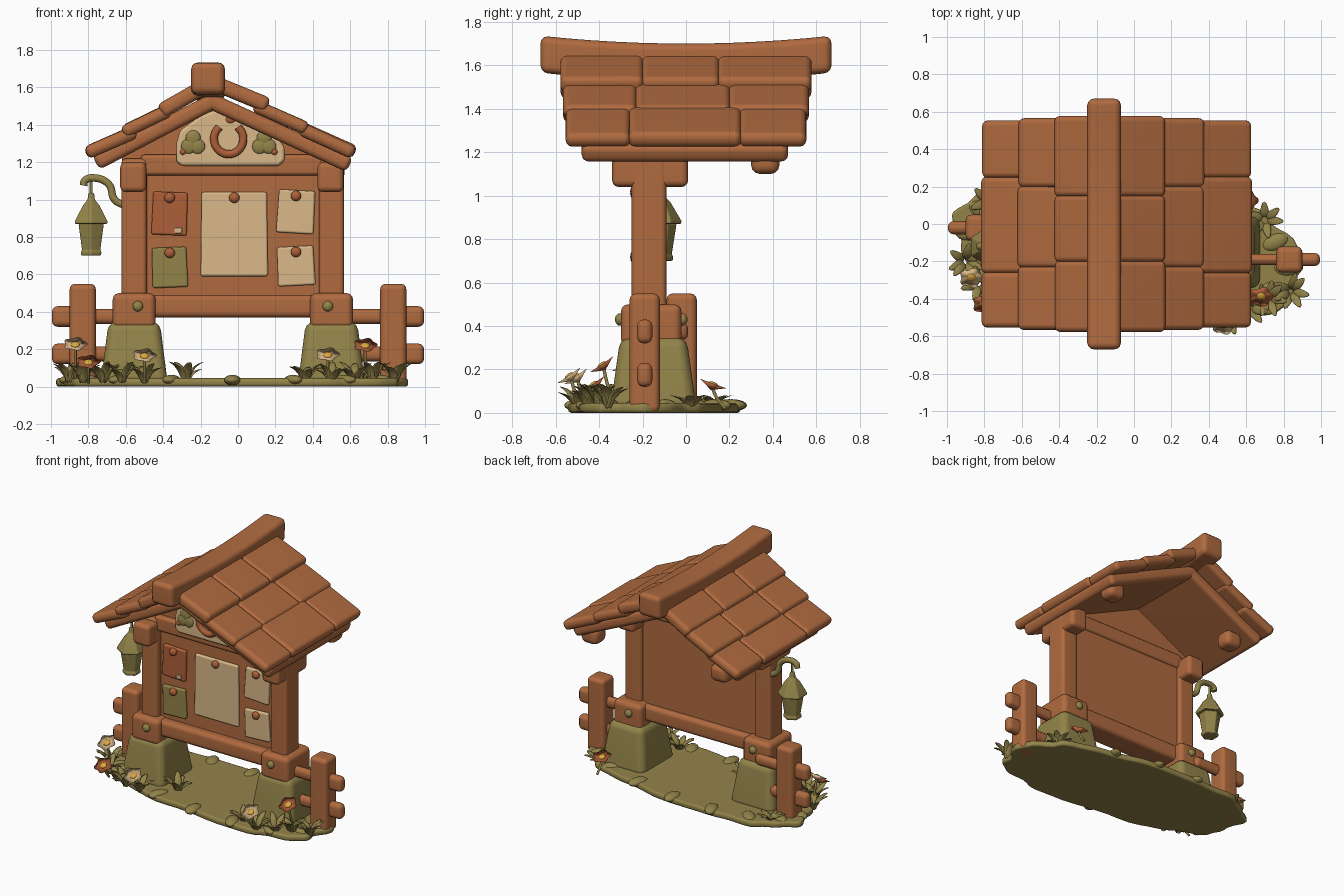
import bpy, bmesh, math, random
from mathutils import Vector, Matrix

random.seed(4)
if "Cube" in bpy.data.objects:
    bpy.data.objects.remove(bpy.data.objects["Cube"])


def material(name, rgb):
    m = bpy.data.materials.new(name)
    m.use_nodes = True
    m.diffuse_color = (*rgb, 1)
    m.node_tree.nodes["Principled BSDF"].inputs["Base Color"].default_value = (*rgb, 1)
    return m


WOOD = material("warm wood", (0.43, 0.145, 0.05))
MOSS = material("olive moss", (0.29, 0.23, 0.068))
CREAM = material("cream paper", (0.70, 0.48, 0.25))
RUST = material("rust", (0.42, 0.115, 0.04))
GOLD = material("gold", (0.70, 0.38, 0.05))


def finish(name, bm, mat, bevel=0.0, segments=3):
    bmesh.ops.recalc_face_normals(bm, faces=bm.faces)
    me = bpy.data.meshes.new(name)
    bm.to_mesh(me)
    bm.free()
    me.materials.append(mat)
    me.shade_smooth()
    ob = bpy.data.objects.new(name, me)
    bpy.context.collection.objects.link(ob)
    if bevel:
        b = ob.modifiers.new("soft edges", 'BEVEL')
        b.width, b.segments, b.limit_method = bevel, segments, 'ANGLE'
        ob.modifiers.new("clean shading", 'WEIGHTED_NORMAL')
    return ob


def block(name, xs, ys, zs, mat=WOOD, bevel=0.03, tilt=0.0, taper=1.0):
    """Rounded box between the given limits, tilted about y."""
    bm = bmesh.new()
    bmesh.ops.create_cube(bm, size=1)
    size = [b - a for a, b in (xs, ys, zs)]
    for v in bm.verts:
        k = taper if v.co.z > 0 else 1
        v.co = Vector((v.co.x * size[0] * k, v.co.y * size[1] * k, v.co.z * size[2]))
    ob = finish(name, bm, mat, bevel)
    ob.location = [(a + b) / 2 for a, b in (xs, ys, zs)]
    ob.rotation_euler.y = tilt
    return ob


def prism(name, outline, y0, y1, mat, bevel=0.01):
    bm = bmesh.new()
    f = bm.faces.new([bm.verts.new((x, y0, z)) for x, z in outline])
    r = bmesh.ops.extrude_face_region(bm, geom=[f])
    bmesh.ops.translate(bm, vec=(0, y1 - y0, 0),
                        verts=[v for v in r["geom"] if isinstance(v, bmesh.types.BMVert)])
    return finish(name, bm, mat, bevel)


def slab(name, a, b, ys, thick, bevel):
    """Board whose top runs from a to b in the xz plane."""
    a, b = sorted((Vector((a[0], 0, a[1])), Vector((b[0], 0, b[1]))), key=lambda p: p.x)
    d = b - a
    normal = Vector((-d.z, 0, d.x)).normalized()
    c = (a + b) / 2 - normal * thick / 2
    h = d.length / 2
    return block(name, (c.x - h, c.x + h), ys, (c.z - thick / 2, c.z + thick / 2),
                 WOOD, bevel, -math.atan2(d.z, d.x))


def ball(name, at, size, mat, rot=(0, 0, 0)):
    bm = bmesh.new()
    bmesh.ops.create_uvsphere(bm, u_segments=16, v_segments=10, radius=1)
    ob = finish(name, bm, mat)
    ob.location, ob.scale, ob.rotation_euler = at, size, rot
    return ob


def tube(name, pts, radius, mat):
    cu = bpy.data.curves.new(name, 'CURVE')
    cu.dimensions, cu.bevel_depth, cu.bevel_resolution = '3D', radius, 3
    cu.use_fill_caps = True
    s = cu.splines.new('BEZIER')
    s.bezier_points.add(len(pts) - 1)
    for p, co in zip(s.bezier_points, pts):
        p.co = co
        p.handle_left_type = p.handle_right_type = 'AUTO'
    cu.materials.append(mat)
    ob = bpy.data.objects.new(name, cu)
    bpy.context.collection.objects.link(ob)
    return ob


def lathe(name, rings, at, sides, mat):
    """Faceted turned shape from (radius, height) pairs."""
    bm = bmesh.new()
    loops = [[bm.verts.new((r * math.cos(math.tau * (i + .5) / sides),
                            r * math.sin(math.tau * (i + .5) / sides), z))
              for i in range(sides)] for r, z in rings]
    for lo, hi in zip(loops, loops[1:]):
        for i in range(sides):
            j = (i + 1) % sides
            bm.faces.new((lo[i], lo[j], hi[j], hi[i]))
    bm.faces.new(loops[0])
    bm.faces.new(loops[-1])
    ob = finish(name, bm, mat, 0.006, 2)
    ob.location = at
    return ob


# Mossy ground: a skewed, wavy-edged slab
bm = bmesh.new()
rim = []
N = 72
for i in range(N):
    t = math.tau * i / N
    c, s = math.cos(t), math.sin(t)
    wave = 1 + 0.025 * math.sin(9 * t) + 0.015 * math.sin(17 * t + 1)
    x = 0.92 * wave * math.copysign(abs(c) ** 0.8, c)
    y = 0.37 * wave * math.copysign(abs(s) ** 0.8, s) - 0.14 - 0.11 * x
    rim.append(bm.verts.new((x - 0.03, y, 0)))
r = bmesh.ops.extrude_face_region(bm, geom=[bm.faces.new(rim)])
bmesh.ops.translate(bm, vec=(0, 0, 0.045),
                    verts=[v for v in r["geom"] if isinstance(v, bmesh.types.BMVert)])
finish("ground", bm, MOSS, 0.015, 2)

# Stone footings, posts, shoes and bolts on each side
for side, x in (("right", -0.555), ("left", 0.5)):
    block(side + "_footing", (x - .18, x + .18), (-.35, .05), (.01, .35), MOSS, 0.05, taper=0.76)
    block(side + "_post", (x - .068, x + .068), (-.25, -.09), (.3, 1.22), bevel=0.025)
    block(side + "_post_shoe", (x - .115, x + .115), (-.30, -.02), (.31, .5), bevel=0.035)
    for y in (-.305, -.015):
        ball(side + "_bolt", (x + .02 * (x < 0) - .02 * (x > 0), y, .43), (.028, .022, .028), MOSS)
    block(side + "_roof_beam", (x - .075, x + .065), (-.34, .01), (1.04, 1.2), bevel=0.03)
    block(side + "_rear_beam_end", (x - .07, x + .07), (.3, .43), (1.1, 1.22), bevel=0.04)

# Notice board
block("board_panel", (-.52, .47), (-.205, -.115), (.4, 1.16), bevel=0.01)
block("bottom_rail", (-.63, .58), (-.265, -.075), (.37, .49), bevel=0.03)
block("top_rail", (-.52, .47), (-.24, -.10), (1.13, 1.24), bevel=0.02)
prism("gable_wall", [(-.62, 1.14), (.52, 1.14), (.52, 1.22), (-.14, 1.55), (-.62, 1.25)],
      -.2, -.12, WOOD)

# Pinned notices, each with a round pin
notices = [((-.2, .16), (.59, 1.04), CREAM, 0.0), ((-.46, -.27), (.81, 1.04), RUST, .04),
           ((-.46, -.27), (.53, .745), MOSS, -.04), ((.21, .41), (.82, 1.05), CREAM, .06),
           ((.21, .41), (.54, .75), CREAM, -.05)]
for xs, zs, mat, tilt in notices:
    block("notice", xs, (-.23, -.2), zs, mat, 0.012, tilt, 0.97)
    ball("notice_pin", (sum(xs) / 2, -.235, zs[1] - .03), (.028, .022, .028), RUST)
block("notice_scrap", (-.34, -.30), (-.237, -.229), (.82, .85), CREAM, 0.003)

# Arched plaque with a horseshoe and leaves
prism("plaque", [(-.33, 1.2), (-.3, 1.18), (.22, 1.18), (.25, 1.21), (.25, 1.28), (.2, 1.35),
                 (.08, 1.43), (0, 1.48), (-.12, 1.48), (-.2, 1.45), (-.31, 1.37), (-.33, 1.3)],
      -.27, -.19, CREAM, 0.02)
arc = [math.radians(130 + 28 * i) for i in range(11)]
tube("horseshoe", [(-.05 + .078 * math.cos(t), -.275, 1.325 + .082 * math.sin(t)) for t in arc],
     0.022, RUST)
ball("plaque_charm", (-.04, -.272, 1.43), (.025, .012, .022), RUST)
for x in (-.24, .14):
    for k in range(3):
        a = math.radians(90 + 120 * k)
        ball("plaque_leaf", (x + .028 * math.cos(a), -.27, 1.3 + .03 * math.sin(a)),
             (.04, .014, .04), MOSS)
    ball("plaque_berry", (x + math.copysign(.055, -x - .05) * -1, -.272, 1.255), (.016, .012, .016), RUST)

# Roof: lower deck, three stepped courses per slope, sagging ridge
slab("roof_deck_right", (-.78, 1.235), (-.14, 1.57), (-.48, .47), .085, .03)
slab("roof_deck_left", (.615, 1.225), (-.16, 1.58), (-.48, .47), .085, .03)
courses = {"right": [((-.82, 1.285), (-.56, 1.40)), ((-.625, 1.395), (-.38, 1.515)),
                     ((-.44, 1.50), (-.17, 1.65))],
           "left": [((.64, 1.285), (.35, 1.415)), ((.39, 1.415), (.1, 1.54)),
                    ((.17, 1.535), (-.14, 1.665))]}
for side, rows in courses.items():
    for i, (a, b) in enumerate(rows):
        end = 0.55 + 0.012 * i
        cuts = [-end, -.26 + .03 * i, .25 - .05 * i, end]
        for y0, y1 in zip(cuts, cuts[1:]):
            j = random.uniform(-.008, .008)
            slab(f"{side}_shingle", (a[0] + j, a[1] + j), (b[0], b[1] + j),
                 (y0 - .004, y1 + .004), .075 + j, .03)
bm = bmesh.new()
bmesh.ops.create_cube(bm, size=1)
bmesh.ops.subdivide_edges(bm, edges=[e for e in bm.edges if abs(e.verts[0].co.y - e.verts[1].co.y) > .5],
                          cuts=11)
for v in bm.verts:
    y = v.co.y * 1.34
    v.co = Vector((v.co.x * .18 - .16, y, 1.615 + v.co.z * .17 + .08 * y * y))
finish("ridge_beam", bm, WOOD, 0.035)

# Fence stubs on both sides
for side, sx, y in (("right", -1, -.02), ("left", 1, -.19)):
    post = sorted((sx * .76, sx * .9))
    block(side + "_fence_post", post, (y - .07, y + .07), (0, .55), bevel=0.03)
    for z in (.375, .175):
        block(side + "_fence_rail", sorted((sx * .56, sx * .86)), (y - .03, y + .03), (z - .04, z + .04))
        block(side + "_rail_end", sorted((sx * .86, sx * .995)), (y - .035, y + .035), (z - .055, z + .055))

# Hanging lantern on a curled bracket
lx, ly = -.785, -.12
tube("lantern_bracket", [(-.61, ly, .97), (-.66, ly, 1.0), (-.69, ly, 1.08), (-.76, ly, 1.115),
                         (-.82, ly, 1.10), (-.825, ly, 1.075)], .021, MOSS)
tube("lantern_link", [(lx, ly, 1.1), (lx, ly, 1.0)], .008, MOSS)
lathe("lantern_roof", [(.1, .87), (.1, .885), (.05, .97), (.022, 1.0), (.018, 1.035)], (lx, ly, 0), 6, MOSS)
lathe("lantern_body", [(.06, .70), (.064, .72), (.056, .73), (.078, .87)], (lx, ly, 0), 6, MOSS)


# Leaf tufts: bent, pointed leaves fanned around a centre
def tuft(at, count, length, spread):
    bm = bmesh.new()
    for k in range(count):
        made = bmesh.ops.create_uvsphere(bm, u_segments=8, v_segments=7, radius=1)["verts"]
        size = length * random.uniform(.7, 1.1)
        turn = Matrix.Rotation(math.tau * k / count + random.uniform(-.3, .3), 3, 'Z')
        for v in made:
            t = (v.co.z + 1) / 2
            v.co = turn @ Vector((v.co.x * .024, v.co.y * .009 + spread * t * t + .015,
                                  size * (t - .35 * t * t)))
    ob = finish("leaf_tuft", bm, MOSS)
    ob.location = at


for x, y in ((-.9, -.2), (-.83, -.32), (-.72, -.38), (-.5, -.43), (-.62, -.42), (.36, -.44), (.5, -.5),
             (.62, -.45), (.72, -.4), (.84, -.36), (-.28, -.3), (.7, .02), (-.78, .12)):
    tuft((x, y, .02), 7, .16 if y < 0 else .09, .085)
for k in range(16):
    t = math.tau * k / 16
    x = .85 * math.cos(t)
    ball("moss_clump", (x - .03, .34 * math.sin(t) - .14 - .11 * x, .035),
         (.075, .045, .028), MOSS, (0, 0, t))


# Flowers: stem, lobed head and gold centre
def flower(at, mat, tilt, radius=.06):
    tip = Vector(at)
    tube("flower_stem", [(tip.x, tip.y + .06, .02), (tip.x, tip.y + .02, tip.z * .6), at], .008, MOSS)
    bm = bmesh.new()
    ring = []
    for i in range(30):
        t = math.tau * i / 30
        rad = radius * (1 + .12 * math.cos(5 * t))
        ring.append(bm.verts.new((rad * math.cos(t), rad * math.sin(t), .016)))
    for hub in (bm.verts.new((0, 0, .006)), bm.verts.new((0, 0, -.016))):
        for i in range(30):
            bm.faces.new((ring[i], ring[(i + 1) % 30], hub))
    head = finish("flower_head", bm, mat)
    head.location, head.rotation_euler.x = at, tilt
    ball("flower_centre", tip + Vector((0, -math.sin(tilt), math.cos(tilt))) * .012,
         (.024, .024, .012), GOLD, (tilt, 0, 0))


for at, mat in (((-.87, -.28, .215), CREAM), ((-.8, -.42, .12), RUST), ((-.5, -.5, .155), CREAM),
                ((.48, -.53, .16), CREAM), ((.68, -.38, .21), RUST)):
    flower(at, mat, .6)
flower((.6, .12, .12), RUST, -.35)
